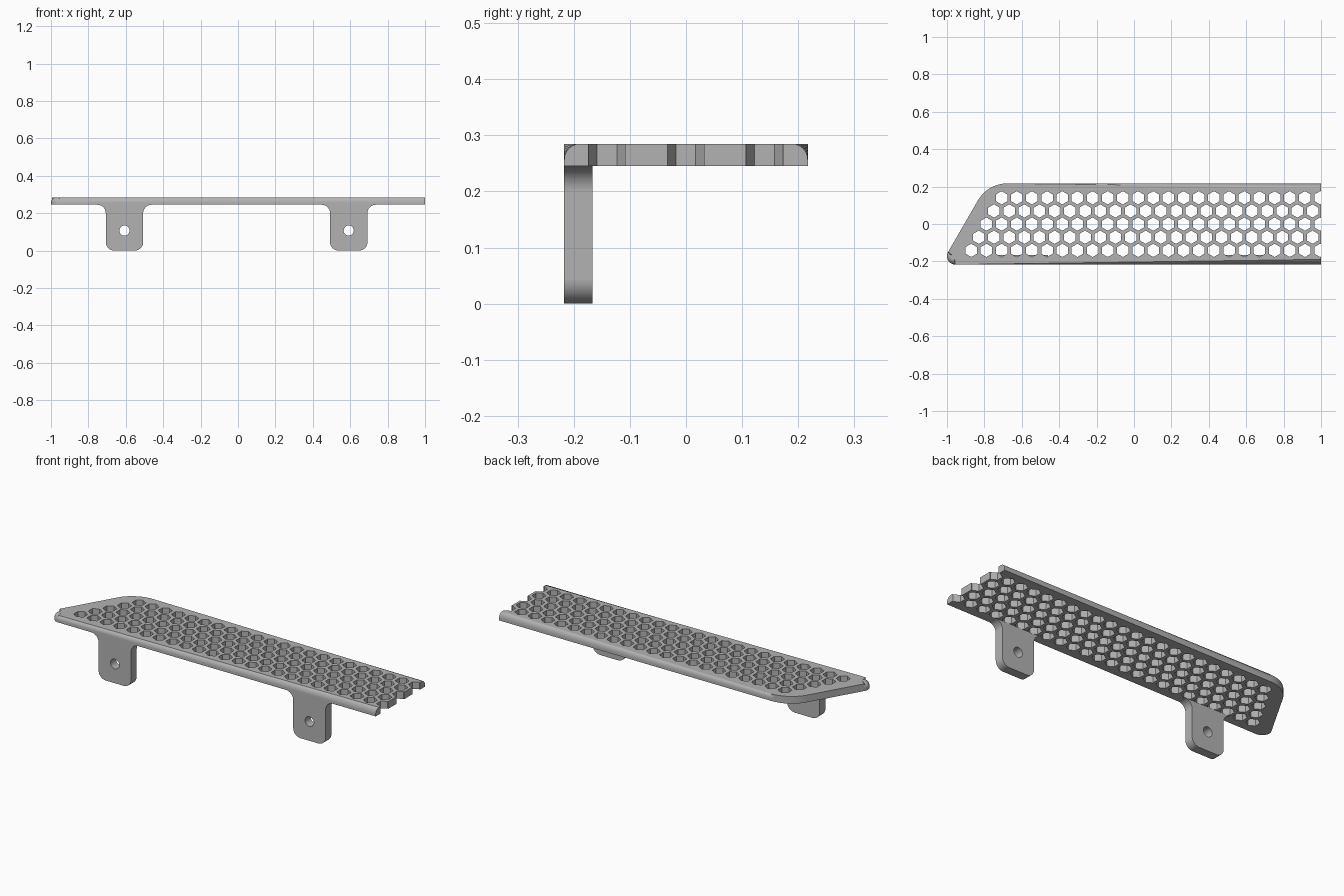
import bpy, bmesh, math
from mathutils import Vector

cube = bpy.data.objects.get("Cube")
if cube:
    bpy.data.objects.remove(cube, do_unlink=True)

HALF_Y, TOP, UNDER = 0.217, 0.285, 0.245
BRACKET_T = 0.05

grey = bpy.data.materials.new("plain grey")
grey.use_nodes = True
colour = (0.45, 0.45, 0.45, 1)
grey.diffuse_color = colour
grey.node_tree.nodes["Principled BSDF"].inputs["Base Color"].default_value = colour


def rounded(corners, steps=10):
    """Outline from (x, y, radius) corners, with each corner rounded."""
    out = []
    for i, (x, y, r) in enumerate(corners):
        p = Vector((x, y))
        if r == 0:
            out.append(p)
            continue
        a = (Vector(corners[i - 1][:2]) - p).normalized()
        b = (Vector(corners[(i + 1) % len(corners)][:2]) - p).normalized()
        half = a.angle(b) / 2
        centre = p + (a + b).normalized() * r / math.sin(half)
        start = p + a * r / math.tan(half) - centre
        end = p + b * r / math.tan(half) - centre
        sweep = start.angle(end)
        for s in range(steps + 1):
            t = s / steps
            out.append(centre + (start * math.sin((1 - t) * sweep)
                                 + end * math.sin(t * sweep)) / math.sin(sweep))
    return out


def add_prism(bm, points, offset):
    """Closed prism from 3D points swept along offset."""
    low = [bm.verts.new(p) for p in points]
    high = [bm.verts.new(Vector(p) + Vector(offset)) for p in points]
    bm.faces.new(low)
    bm.faces.new(high)
    for i in range(len(low)):
        j = (i + 1) % len(low)
        bm.faces.new((low[i], low[j], high[j], high[i]))


def finish(bm, name):
    bmesh.ops.recalc_face_normals(bm, faces=bm.faces[:])
    mesh = bpy.data.meshes.new(name)
    bm.to_mesh(mesh)
    bm.free()
    mesh.materials.append(grey)
    obj = bpy.data.objects.new(name, mesh)
    bpy.context.collection.objects.link(obj)
    return obj


def round_edges(bm, test, radius, segments):
    edges = [e for e in bm.edges if all(test(v.co) for v in e.verts)]
    bmesh.ops.bevel(bm, geom=edges, offset=radius, segments=segments,
                    profile=0.5, affect='EDGES', clamp_overlap=False)


def cut_and_smooth(obj, cutter):
    cutter.hide_render = True
    mod = obj.modifiers.new("holes", 'BOOLEAN')
    mod.operation, mod.solver, mod.object = 'DIFFERENCE', 'EXACT', cutter
    bpy.ops.object.select_all(action='DESELECT')
    obj.select_set(True)
    bpy.context.view_layer.objects.active = obj
    bpy.ops.object.modifier_apply(modifier=mod.name)
    bpy.data.objects.remove(cutter, do_unlink=True)
    bpy.ops.object.shade_smooth_by_angle(angle=math.radians(30))
    normals = obj.modifiers.new("flat face normals", 'WEIGHTED_NORMAL')
    normals.keep_sharp = True


def ngon(cx, cy, radius, sides):
    return [(cx + radius * math.sin(math.tau * i / sides),
             cy + radius * math.cos(math.tau * i / sides)) for i in range(sides)]


# Step plate: slanted left end, square right end, rounded upper rim
bm = bmesh.new()
outline = rounded([(1, -HALF_Y, 0), (1, HALF_Y, 0),
                   (-0.782, HALF_Y, 0.18), (-1.033, -HALF_Y, 0.045)])
add_prism(bm, [(p.x, p.y, UNDER) for p in outline], (0, 0, TOP - UNDER))
rim = [e for e in bm.edges if all(v.co.z > TOP - 0.001 for v in e.verts)
       and not all(v.co.x > 0.999 for v in e.verts)]
bmesh.ops.bevel(bm, geom=rim, offset=0.028, segments=6, profile=0.5,
                affect='EDGES', clamp_overlap=False)
plate = finish(bm, "step_plate")

# Staggered hexagonal grip holes, the last ones open at the right end
PITCH = 0.0811
bm = bmesh.new()
for row in range(5):
    y = 0.14 - row * PITCH * math.sqrt(0.75)
    x = -0.708 - row * PITCH / 2
    while x < 1.01:
        add_prism(bm, [(px, py, UNDER - 0.1) for px, py in ngon(x, y, 0.0355, 6)],
                  (0, 0, 0.3))
        x += PITCH
cut_and_smooth(plate, finish(bm, "hole_cutter"))

# Mounting brackets: flared into the plate, rounded feet, one bolt hole each
for name, cx in (("right_bracket", -0.607), ("left_bracket", 0.592)):
    bm = bmesh.new()
    profile = rounded([(-0.146, UNDER, 0), (-0.1, UNDER, 0.045), (-0.1, 0, 0.045),
                       (0.1, 0, 0.045), (0.1, UNDER, 0.045), (0.146, UNDER, 0)])
    add_prism(bm, [(cx + p.x, -HALF_Y, p.y) for p in profile], (0, BRACKET_T, 0))
    round_edges(bm, lambda c: c.y < -HALF_Y + 0.001 and c.z < 0.05, 0.007, 3)
    bracket = finish(bm, name)
    bm = bmesh.new()
    add_prism(bm, [(px, -0.3, pz) for px, pz in ngon(cx, 0.107, 0.027, 32)],
              (0, 0.3, 0))
    cut_and_smooth(bracket, finish(bm, "bolt_cutter"))
